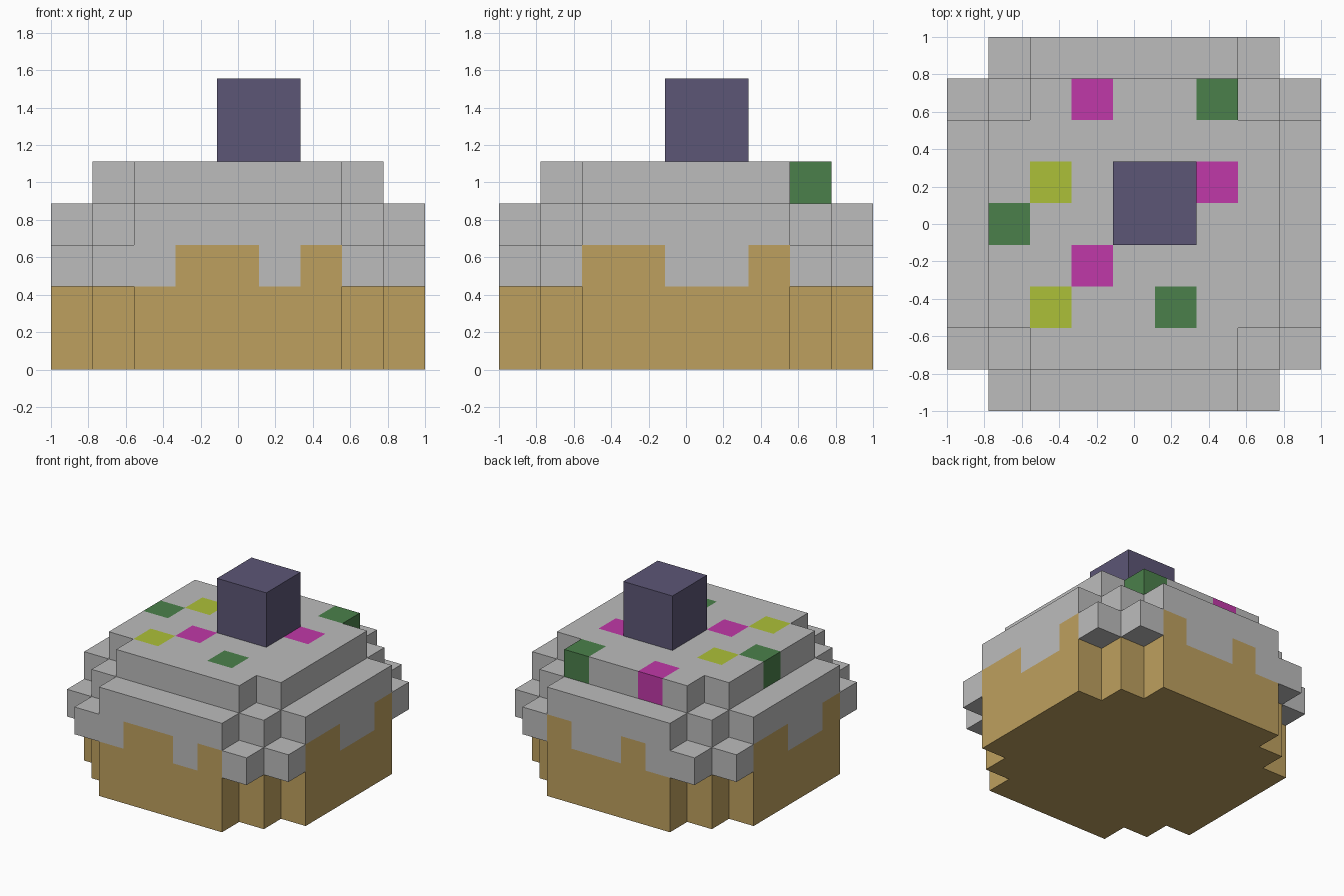
import bpy, bmesh
from mathutils import Vector

if "Cube" in bpy.data.objects:
    bpy.data.objects.remove(bpy.data.objects["Cube"], do_unlink=True)

U = 2 / 9  # edge of one block; the plan is nine blocks wide


def material(name, rgb):
    m = bpy.data.materials.new(name)
    m.use_nodes = True
    m.diffuse_color = (*rgb, 1)
    bsdf = next(n for n in m.node_tree.nodes if n.type == 'BSDF_PRINCIPLED')
    bsdf.inputs["Base Color"].default_value = (*rgb, 1)
    bsdf.inputs["Roughness"].default_value = 0.8
    return m


TAN = material("tan cake", (0.515, 0.352, 0.114))
GREY = material("grey icing", (0.503, 0.503, 0.503))
PURPLE = material("dusky purple", (0.107, 0.093, 0.181))
GREEN = material("leaf green", (0.070, 0.216, 0.070))
MAGENTA = material("magenta", (0.527, 0.040, 0.392))
LIME = material("lime", (0.413, 0.527, 0.040))


# Footprints: each takes block distances from the centre
def stepped(i, j):
    return max(i, j) <= 3 or min(i, j) <= 2


def overhang(i, j):
    return min(i, j) <= 3


def crown(i, j):
    return max(i, j) <= 3 and min(i, j) <= 2


def layer(shape, k):
    r = range(-4, 5)
    return {(i, j, k) for i in r for j in r if shape(abs(i), abs(j))}


# Cake body, with the bits of wall that show between the icing drips
wall = {(i, -4, 2) for i in (-1, 0, 2)}      # front
wall |= {(i, 4, 2) for i in (-1, 2)}         # back
wall |= {(4, j, 2) for j in (-2, -1, 2)}     # +x side
wall |= {(-4, j, 2) for j in (-2, 1, 2)}     # -x side
cake = layer(stepped, 0) | layer(stepped, 1) | wall

# Sprinkles are coloured blocks set into the top layer
sprinkles = {
    "magenta_sprinkles": (MAGENTA, {(-1, 3, 4), (2, 1, 4), (-1, -1, 4)}),
    "lime_sprinkles": (LIME, {(-2, 1, 4), (-2, -2, 4)}),
    "green_sprinkles": (GREEN, {(2, 3, 4), (-3, 0, 4), (1, -2, 4)}),
}
dots = set().union(*(cells for _, cells in sprinkles.values()))

icing = (layer(overhang, 2) | layer(stepped, 3) | layer(crown, 4)) - wall - dots
cherry = {(i, j, k) for i in (0, 1) for j in (0, 1) for k in (5, 6)}
solid = cake | icing | dots | cherry


def block_part(name, cells, mat):
    """Outer skin of a group of blocks, leaving out faces against other blocks."""
    bm = bmesh.new()
    for cell in sorted(cells):
        centre = Vector(cell) + Vector((0, 0, 0.5))
        for axis in range(3):
            for sign in (-1, 1):
                n = Vector((0, 0, 0))
                n[axis] = sign
                if tuple(c + int(d) for c, d in zip(cell, n)) in solid:
                    continue
                a = Vector((0, 0, 0))
                a[(axis + 1) % 3] = 0.5
                b = n.cross(a)
                mid = centre + n * 0.5
                corners = (mid - a - b, mid + a - b, mid + a + b, mid - a + b)
                bm.faces.new([bm.verts.new(c * U) for c in corners])
    bmesh.ops.remove_doubles(bm, verts=bm.verts, dist=0.001)
    mesh = bpy.data.meshes.new(name)
    bm.to_mesh(mesh)
    bm.free()
    mesh.materials.append(mat)
    obj = bpy.data.objects.new(name, mesh)
    bpy.context.collection.objects.link(obj)
    return obj


block_part("cake_body", cake, TAN)
block_part("icing", icing, GREY)
block_part("cherry", cherry, PURPLE)
for part, (mat, cells) in sprinkles.items():
    block_part(part, cells, mat)
